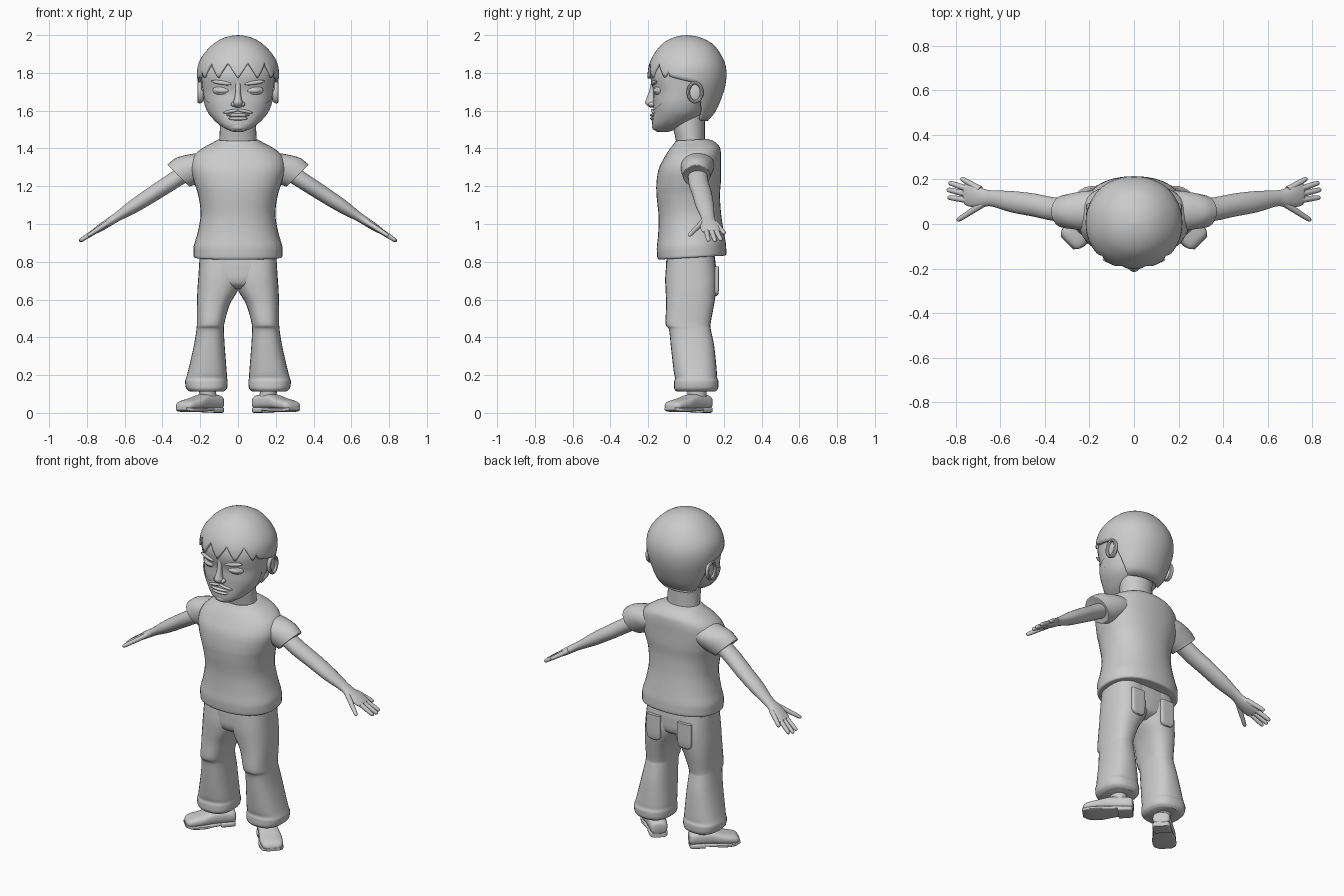
import bpy, bmesh, math
from mathutils import Vector

if "Cube" in bpy.data.objects:
    bpy.data.objects.remove(bpy.data.objects["Cube"])

grey = bpy.data.materials.new("plain grey")
grey.diffuse_color = (0.6, 0.6, 0.6, 1)
grey.use_nodes = True
grey.node_tree.nodes["Principled BSDF"].inputs["Base Color"].default_value = grey.diffuse_color
X, Y, Z = Vector((1, 0, 0)), Vector((0, 1, 0)), Vector((0, 0, 1))


def finish(name, bm, mirror=False):
    bmesh.ops.remove_doubles(bm, verts=bm.verts, dist=0.0003)
    bmesh.ops.recalc_face_normals(bm, faces=bm.faces)
    me = bpy.data.meshes.new(name)
    bm.to_mesh(me)
    bm.free()
    me.materials.append(grey)
    ob = bpy.data.objects.new(name, me)
    bpy.context.collection.objects.link(ob)
    if mirror:
        ob.modifiers.new("mirror", 'MIRROR').use_mirror_merge = False
    return ob


def smooth_rows(rows, steps=4):
    """Spline through the rows without overshoot."""
    out = []
    for i in range(len(rows) - 1):
        p0, p1, p2, p3 = (rows[min(max(i + k, 0), len(rows) - 1)] for k in (-1, 0, 1, 2))
        for s in range(steps):
            t = s / steps
            row = []
            for a, b, c, d in zip(p0, p1, p2, p3):
                v = 0.5 * (2*b + (c - a)*t + (2*a - 5*b + 4*c - d)*t*t + (3*b - a - 3*c + d)*t**3)
                row.append(min(max(v, min(b, c)), max(b, c)))
            out.append(row)
    return out + [list(rows[-1])]


def spow(v, n):
    return math.copysign(abs(v) ** (2 / n), v)


def loft(name, rings, u=X, v=Y, n=2.0, seg=28, mirror=False, steps=4, tilt=0.0):
    """Skin through superellipse rings (x, y, z, half width u, half width v)."""
    bm = bmesh.new()
    loops = []
    for x, y, z, ru, rv in smooth_rows(rings, steps):
        loop = []
        for k in range(seg):
            a = 2 * math.pi * k / seg
            p = Vector((x, y, z)) + u * ru * spow(math.cos(a), n) + v * rv * spow(math.sin(a), n)
            p.z += tilt * (p.y - y)
            loop.append(bm.verts.new(p))
        loops.append(loop)
    for a, b in zip(loops, loops[1:]):
        for k in range(seg):
            j = (k + 1) % seg
            bm.faces.new((a[k], a[j], b[j], b[k]))
    bm.faces.new(loops[0][::-1])
    bm.faces.new(loops[-1])
    return finish(name, bm, mirror)


def upright(rows):
    """(z, half width, front y, back y) to loft rings."""
    return [(0, (f + b) / 2, z, r, (b - f) / 2) for z, r, f, b in rows]


def tube(name, p, q, r0, r1, mirror=True):
    p, q = Vector(p), Vector(q)
    d = (q - p).normalized()
    u = d.cross(Z).normalized()
    v = u.cross(d)
    prof = [(0, r0), (0.5, (r0 + r1) / 2), (0.88, r1), (0.97, r1 * 0.7), (1, r1 * 0.2)]
    return loft(name, [(*p.lerp(q, t), r, r) for t, r in prof], u, v, seg=12, mirror=mirror, steps=2)


def ball(name, loc, size, mirror=True, roll=0.0, yaw=0.0):
    bm = bmesh.new()
    bmesh.ops.create_uvsphere(bm, u_segments=20, v_segments=12, radius=1)
    for w in bm.verts:
        x, y, z = (w.co[i] * size[i] for i in range(3))
        x, z = x * math.cos(roll) - z * math.sin(roll), x * math.sin(roll) + z * math.cos(roll)
        x, y = x * math.cos(yaw) - y * math.sin(yaw), x * math.sin(yaw) + y * math.cos(yaw)
        w.co = Vector((x, y, z)) + Vector(loc)
    return finish(name, bm, mirror)


def shell(name, profile, low, high, a0, a1, cols, rows, n, off=0.0):
    """Patch on an upright profile between two height rules of the angle from the front."""
    prof = smooth_rows(profile, 6)

    def point(deg, z):
        k = next((i for i in range(len(prof) - 2) if prof[i + 1][0] >= z), len(prof) - 2)
        p, q = prof[k], prof[k + 1]
        t = min(max((z - p[0]) / (q[0] - p[0]), 0), 1)
        r, f, b = (p[i] + (q[i] - p[i]) * t for i in (1, 2, 3))
        a = math.radians(deg)
        return ((r + off) * spow(math.sin(a), n), (f + b) / 2 - ((b - f) / 2 + off) * spow(math.cos(a), n), z)

    bm = bmesh.new()
    grid = []
    for c in range(cols + 1):
        deg = a0 + (a1 - a0) * c / cols
        lo, hi = low(abs(deg)), high(abs(deg))
        grid.append([bm.verts.new(point(deg, lo + (hi - lo) * math.sin(r / rows * math.pi / 2)))
                     for r in range(rows + 1)])
    for a, b in zip(grid, grid[1:]):
        for r in range(rows):
            bm.faces.new((a[r], b[r], b[r + 1], a[r + 1]))
    return finish(name, bm)


# Shirt with sleeves
loft("shirt", upright([
    (.822, .215, -.13, .195), (.828, .235, -.15, .213), (.88, .235, -.155, .212), (.95, .215, -.148, .2),
    (1.05, .198, -.145, .185), (1.15, .21, -.155, .18), (1.22, .232, -.157, .185), (1.3, .25, -.145, .185),
    (1.36, .235, -.115, .185), (1.4, .19, -.09, .178), (1.43, .135, -.065, .15), (1.445, .108, -.055, .115)]),
    n=2.3, seg=36, tilt=0.06)
diag = Vector((.707, 0, .707))
loft("sleeve", [(.14, .06, 1.33, .085, .07), (.2, .06, 1.308, .09, .085), (.26, .058, 1.285, .083, .093),
                (.305, .056, 1.262, .075, .085), (.315, .056, 1.255, .072, .08), (.314, .056, 1.256, .06, .066)],
     Y, diag, mirror=True)

# Arms and hands
def arm_z(x):
    return 1.23 - .643 * (x - .34)

across = Vector((.541, 0, .841))
loft("arm", [(x, y, arm_z(x), ru, rv) for x, y, ru, rv in [
    (.25, .06, .05, .045), (.36, .067, .053, .043), (.45, .085, .052, .041), (.55, .1, .048, .036),
    (.64, .115, .036, .024), (.68, .118, .042, .022), (.72, .128, .053, .02), (.755, .134, .05, .015),
    (.765, .136, .035, .008)]], Y, across, mirror=True)
for name, x0, y0, x1, y1 in [("little_finger", .69, .155, .777, .205), ("ring_finger", .73, .152, .832, .186),
                             ("middle_finger", .74, .132, .84, .155), ("index_finger", .73, .105, .837, .12),
                             ("thumb", .67, .095, .795, .015)]:
    tube(name, (x0, y0, arm_z(x0)), (x1, y1, arm_z(x1)), .015, .011)

# Trousers
loft("trouser_seat", upright([(.655, .06, -.06, .1), (.68, .14, -.095, .145), (.72, .19, -.107, .158),
                              (.78, .2, -.107, .158), (.84, .2, -.1, .15)]), n=2.6)
loft("trouser_leg", [((i + o) / 2, (f + b) / 2, z, (o - i) / 2, (b - f) / 2) for z, i, o, f, b in [
    (.83, -.02, .203, -.1, .15), (.72, -.02, .21, -.11, .163), (.65, .0, .215, -.108, .16),
    (.57, .045, .217, -.105, .148), (.47, .073, .217, -.108, .13), (.44, .075, .22, -.09, .132),
    (.35, .07, .235, -.08, .15), (.22, .06, .265, -.065, .163), (.185, .058, .275, -.058, .165),
    (.165, .055, .28, -.063, .172), (.13, .058, .274, -.063, .17), (.113, .075, .255, -.05, .155)]],
    n=2.5, mirror=True)
loft("back_pocket", [(.105, .155, .62, .02, .01), (.105, .16, .635, .04, .012), (.105, .162, .68, .045, .013),
                     (.105, .162, .775, .045, .012)], n=5, mirror=True)

# Shoes, toes turned out
ahead, side = Vector((.707, -.707, 0)), Vector((.707, .707, 0))
heel = Vector((.1, .115, 0))

def along_shoe(rows):
    return [(*(heel + ahead * s + Z * (lo + hi) / 2), w, (hi - lo) / 2) for s, lo, hi, w in rows]

loft("shoe", along_shoe([(.0, .03, .075, .03), (.012, .02, .092, .047), (.07, .02, .1, .052), (.13, .02, .098, .057),
                         (.19, .018, .08, .064), (.25, .015, .066, .06), (.272, .018, .055, .05), (.282, .025, .04, .03)]),
     side, Z, n=2.8, mirror=True)
loft("shoe_heel", along_shoe([(.004, .0, .03, .038), (.02, .0, .03, .05), (.085, .0, .03, .052)]),
     side, Z, n=5, mirror=True)
loft("shoe_sole", along_shoe([(.08, .012, .03, .05), (.13, .008, .028, .056), (.19, .004, .026, .067),
                              (.25, .006, .026, .062), (.284, .014, .03, .04)]), side, Z, n=5, mirror=True)
loft("ankle", [(.155, .06, .07, .045, .05), (.16, .058, .1, .045, .05), (.162, .055, .16, .045, .05)], mirror=True)

# Neck and head
loft("neck", upright([(1.38, .1, -.045, .105), (1.45, .098, -.055, .1), (1.52, .096, -.068, .1), (1.62, .096, -.06, .1)]))
head = [(1.487, .02, -.15, -.1), (1.495, .045, -.163, -.07), (1.52, .09, -.174, -.01), (1.55, .122, -.174, .05),
        (1.59, .155, -.172, .095), (1.64, .175, -.173, .12), (1.7, .186, -.172, .15), (1.75, .192, -.184, .17),
        (1.8, .195, -.188, .18), (1.87, .17, -.165, .16), (1.9, .13, -.12, .12)]
loft("head", upright(head), n=2.3, seg=40)

# Beard panel following the jaw
shell("beard", head, lambda a: 1.497, lambda a: 1.61 + .07 * max(0, a - 28) / 58, -86, 86, 48, 10, 2.3, .005)

# Hair cap with a jagged fringe and a drop behind the ears
hair_rows = [(1.53, .11, -.03, .105), (1.55, .125, -.04, .118), (1.6, .16, -.1, .16), (1.7, .2, -.19, .2),
             (1.75, .213, -.201, .211), (1.8, .217, -.203, .215), (1.85, .209, -.194, .207), (1.9, .182, -.17, .184),
             (1.95, .135, -.13, .145), (1.98, .088, -.084, .096), (1.995, .042, -.038, .048), (2.0, .0, .003, .004)]

def hairline(a):
    if a < 63:
        return 1.77 + .085 * abs(((a + 14) / 14) % 2 - 1)
    if a < 106:
        return 1.782 - .04 * (a - 63) / 43
    return max(1.545, 1.742 - .2 * (a - 106) / 12)

hair = shell("hair", hair_rows, hairline, lambda a: 2.0, -180, 180, 144, 18, 2.1)
thick = hair.modifiers.new("thickness", 'SOLIDIFY')
thick.thickness, thick.offset = .018, -1

# Face
ball("eyelid", (.085, -.148, 1.708), (.05, .02, .027), yaw=.22)
ball("eye", (.085, -.157, 1.706), (.038, .017, .015), yaw=.22)
ball("eyebrow", (.088, -.17, 1.748), (.055, .012, .011), roll=.15, yaw=.22)
loft("nose", [(0, -.172, 1.755, .014, .012), (0, -.178, 1.7, .014, .018), (0, -.184, 1.665, .019, .026),
              (0, -.186, 1.643, .026, .03), (0, -.18, 1.625, .024, .024), (0, -.175, 1.617, .012, .012)], seg=16)
ball("nostril", (.024, -.178, 1.634), (.014, .02, .013))
ball("moustache", (.035, -.172, 1.597), (.045, .013, .009), roll=-.2, yaw=.1)
ball("upper_lip", (0, -.174, 1.576), (.062, .017, .009), mirror=False)
ball("lower_lip", (0, -.174, 1.558), (.052, .016, .01), mirror=False)
ball("chin", (0, -.155, 1.515), (.045, .025, .022), mirror=False)

# Ears with a raised rim
ball("ear", (.192, .046, 1.695), (.014, .036, .052))
bm = bmesh.new()
ring = []
for i in range(24):
    a = 2 * math.pi * i / 24
    cy, cz = math.cos(a), math.sin(a)
    ring.append([bm.verts.new((.203 + .012 * math.sin(b), .048 + cy * (.036 + .009 * math.cos(b)),
                               1.697 + cz * (.05 + .009 * math.cos(b))))
                 for b in (2 * math.pi * j / 8 for j in range(8))])
for i in range(24):
    p, q = ring[i], ring[(i + 1) % 24]
    for j in range(8):
        bm.faces.new((p[j], p[(j + 1) % 8], q[(j + 1) % 8], q[j]))
finish("ear_rim", bm, True)

# Smooth shading with sharp edges kept
for ob in bpy.data.objects:
    ob.select_set(True)
    bpy.context.view_layer.objects.active = ob
bpy.ops.object.shade_smooth_by_angle(angle=math.radians(40))
